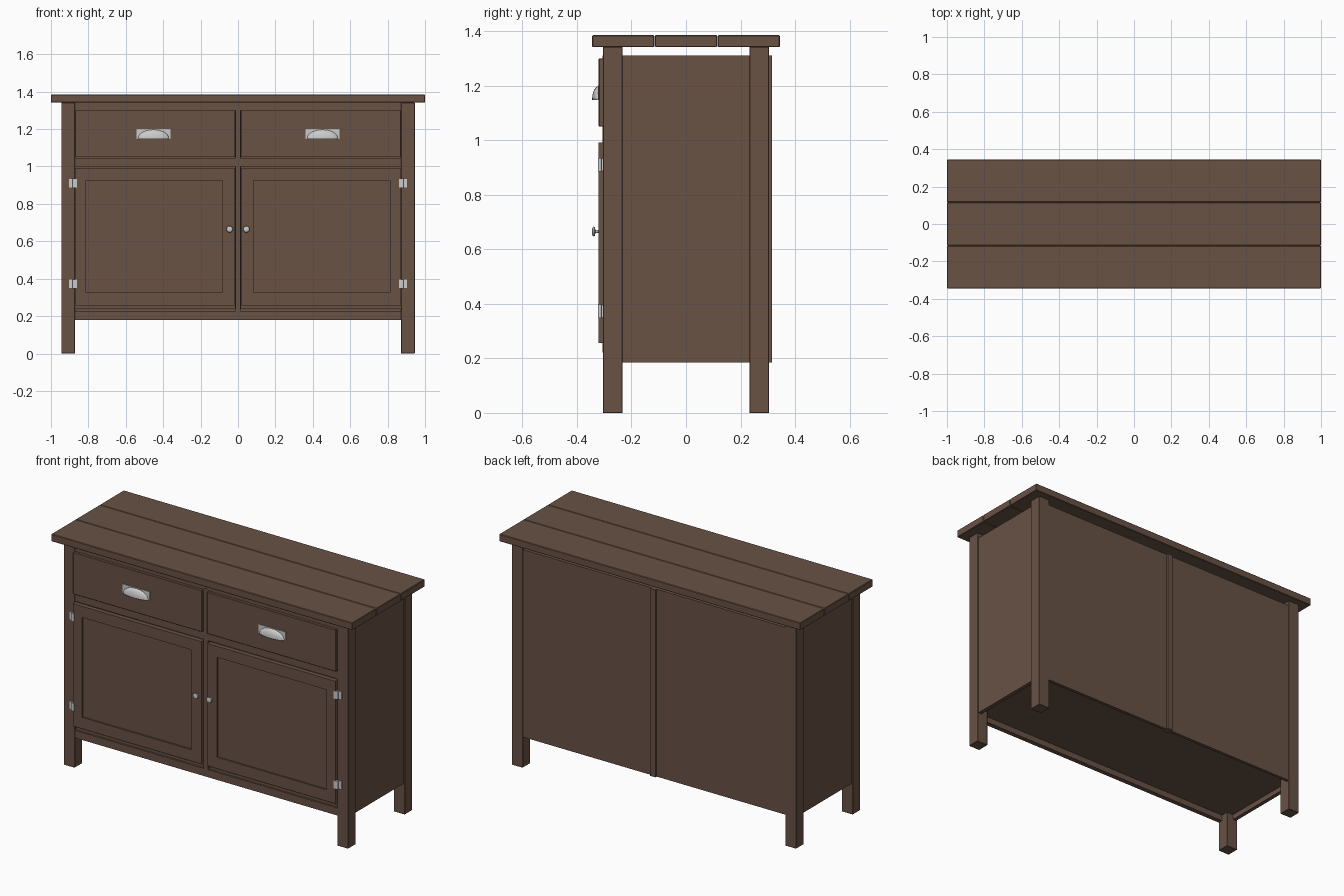
import bpy, bmesh, math
from mathutils import Matrix

if "Cube" in bpy.data.objects:
    bpy.data.objects.remove(bpy.data.objects["Cube"])

wood = bpy.data.materials.new("brown_wood")
wood.diffuse_color = (0.14, 0.085, 0.06, 1)
wood.use_nodes = True
wood.node_tree.nodes["Principled BSDF"].inputs["Base Color"].default_value = wood.diffuse_color


def finish(bm, name, mat=None, smooth=False):
    bmesh.ops.recalc_face_normals(bm, faces=bm.faces)
    me = bpy.data.meshes.new(name)
    bm.to_mesh(me)
    bm.free()
    ob = bpy.data.objects.new(name, me)
    bpy.context.collection.objects.link(ob)
    if mat:
        me.materials.append(mat)
    if smooth:
        bpy.ops.object.select_all(action='DESELECT')
        ob.select_set(True)
        bpy.context.view_layer.objects.active = ob
        bpy.ops.object.shade_smooth_by_angle(angle=math.radians(35))
    return ob


def box(name, x, y, z, mat=wood, bevel=0.0):
    """Box from (min, max) ranges."""
    x, y, z = sorted(x), sorted(y), sorted(z)
    bm = bmesh.new()
    m = Matrix.Translation([(r[0] + r[1]) / 2 for r in (x, y, z)]) @ \
        Matrix.Diagonal([r[1] - r[0] for r in (x, y, z)] + [1])
    bmesh.ops.create_cube(bm, size=1, matrix=m)
    if bevel:
        bmesh.ops.bevel(bm, geom=bm.edges[:], offset=bevel, segments=1, affect='EDGES')
    return finish(bm, name, mat)


def lathe(name, profile, x, z, steps=20):
    """Revolve (radius, y) points about a y-directed axis."""
    bm = bmesh.new()
    vs = [bm.verts.new((x + r, y, z)) for r, y in profile]
    es = [bm.edges.new(p) for p in zip(vs, vs[1:])]
    bmesh.ops.spin(bm, geom=vs + es, cent=(x, 0, z), axis=(0, 1, 0),
                   angle=2 * math.pi, steps=steps)
    bmesh.ops.remove_doubles(bm, verts=bm.verts, dist=1e-5)
    return finish(bm, name, None, True)


def cup(name, x, y, z, half_w, depth, height):
    """Quarter ellipsoid shell, open underneath."""
    bm = bmesh.new()
    bmesh.ops.create_uvsphere(bm, u_segments=32, v_segments=16, radius=1)
    for axis in ((0, 1, 0), (0, 0, -1)):
        bmesh.ops.bisect_plane(bm, geom=bm.verts[:] + bm.edges[:] + bm.faces[:],
                               plane_co=(0, 0, 0), plane_no=axis, clear_outer=True)
    bm.transform(Matrix.Translation((x, y, z)) @ Matrix.Diagonal((half_w, depth, height, 1)))
    ob = finish(bm, name, None, True)
    shell = ob.modifiers.new("shell", 'SOLIDIFY')
    shell.thickness = 0.003
    return ob


# Three-plank top
for i in (-1, 0, 1):
    c = i * 0.23
    box("top_plank", (-1, 1), (c - 0.114, c + 0.114), (1.341, 1.385), bevel=0.003)

# Front rails, bottom board, central divider
box("top_rail", (-0.875, 0.875), (-0.303, -0.24), (1.30, 1.341))
box("middle_rail", (-0.875, 0.875), (-0.303, -0.24), (1.0, 1.045))
box("bottom_rail", (-0.875, 0.875), (-0.303, -0.275), (0.18, 0.225))
box("bottom_ledge", (-0.875, 0.875), (-0.292, -0.26), (0.225, 0.24))
box("bottom_board", (-0.92, 0.92), (-0.28, 0.292), (0.215, 0.238))
box("divider_front", (-0.014, 0.014), (-0.306, -0.24), (0.222, 1.31))
box("divider_back", (-0.017, 0.017), (0.27, 0.315), (0.185, 1.31))

for s, side in ((-1, "left"), (1, "right")):
    # Legs
    for f, end in ((-1, "front"), (1, "back")):
        box(f"{end}_{side}_leg", (s * 0.872, s * 0.945), (f * 0.232, f * 0.305),
            (0, 1.341), bevel=0.002)

    # Side and back panels
    box(f"{side}_side_panel", (s * 0.915, s * 0.938), (-0.24, 0.24), (0.185, 1.31))
    box(f"{side}_back_panel", (s * 0.015, s * 0.88), (0.285, 0.303), (0.185, 1.31))

    # Drawer front with body behind
    box(f"{side}_drawer_front", (s * 0.018, s * 0.872), (-0.32, -0.295), (1.05, 1.30),
        bevel=0.002)
    box(f"{side}_drawer_body", (s * 0.03, s * 0.86), (-0.296, 0.26), (1.055, 1.29))

    # Framed door
    Y = (-0.32, -0.292)
    box(f"{side}_door_outer_stile", (s * 0.812, s * 0.872), Y, (0.257, 0.992))
    box(f"{side}_door_inner_stile", (s * 0.02, s * 0.084), Y, (0.257, 0.992))
    box(f"{side}_door_top_rail", (s * 0.084, s * 0.812), Y, (0.925, 0.992))
    box(f"{side}_door_bottom_rail", (s * 0.084, s * 0.812), Y, (0.257, 0.325))
    box(f"{side}_door_panel", (s * 0.08, s * 0.815), (-0.31, -0.298), (0.32, 0.93))

    # Cup pull
    box(f"{side}_pull_plate", (s * 0.362, s * 0.542), (-0.323, -0.319), (1.148, 1.2), None)
    cup(f"{side}_pull_cup", s * 0.452, -0.321, 1.15, 0.083, 0.023, 0.047)

    # Door knob
    lathe(f"{side}_knob", [(0, -0.345), (0.009, -0.3445), (0.0155, -0.342), (0.018, -0.338),
                           (0.016, -0.334), (0.006, -0.332), (0.006, -0.322),
                           (0.01, -0.319)], s * 0.045, 0.665)

    # Hinges: two leaves and a barrel
    for z in (0.372, 0.91):
        box(f"{side}_hinge_door_leaf", (s * 0.862, s * 0.878), (-0.323, -0.318),
            (z - 0.023, z + 0.023), None)
        box(f"{side}_hinge_leg_leaf", (s * 0.878, s * 0.904), (-0.309, -0.304),
            (z - 0.023, z + 0.023), None)
        bm = bmesh.new()
        bmesh.ops.create_cone(bm, cap_ends=True, segments=16, radius1=0.007, radius2=0.007,
                              depth=0.05, matrix=Matrix.Translation((s * 0.879, -0.316, z)))
        finish(bm, f"{side}_hinge_barrel", None, True)
